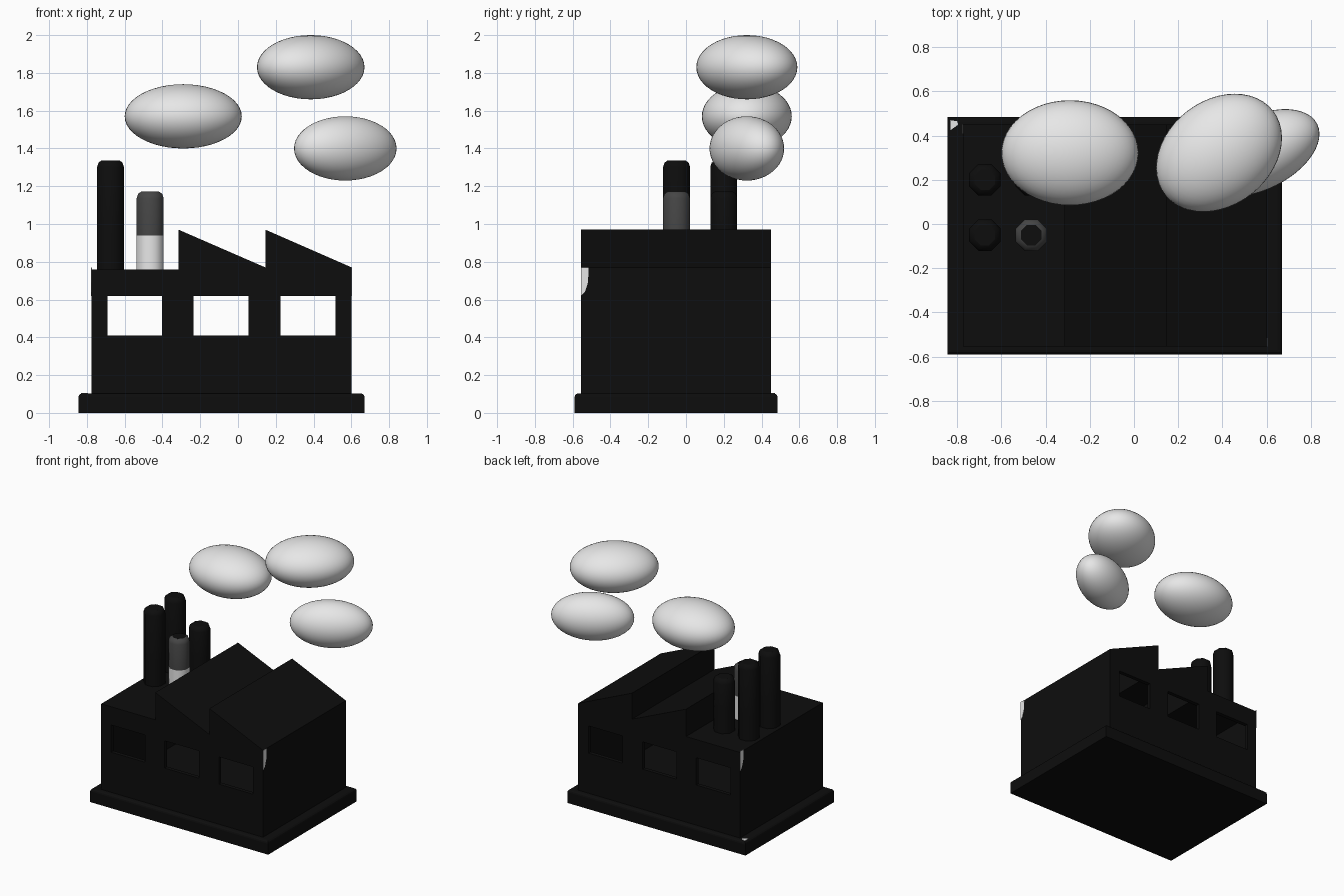
import bpy, bmesh, math
from mathutils import Matrix

if "Cube" in bpy.data.objects:
    bpy.data.objects.remove(bpy.data.objects["Cube"])


def material(name, v):
    m = bpy.data.materials.new(name)
    m.diffuse_color = (v, v, v, 1)
    m.use_nodes = True
    m.node_tree.nodes["Principled BSDF"].inputs["Base Color"].default_value = m.diffuse_color
    return m


BLACK = material("soot_black", 0.004)
GREY = material("dark_grey", 0.06)
WHITE = material("smoke_white", 0.8)


def add_object(name, bm, *mats):
    bmesh.ops.recalc_face_normals(bm, faces=bm.faces)
    me = bpy.data.meshes.new(name)
    bm.to_mesh(me)
    bm.free()
    ob = bpy.data.objects.new(name, me)
    bpy.context.collection.objects.link(ob)
    for m in mats:
        me.materials.append(m)
    return ob


def extrude(bm, points, offset):
    """Turn a closed outline into a prism."""
    f = bm.faces.new([bm.verts.new(p) for p in points])
    r = bmesh.ops.extrude_face_region(bm, geom=[f])
    vs = [g for g in r["geom"] if isinstance(g, bmesh.types.BMVert)]
    bmesh.ops.translate(bm, verts=vs, vec=offset)


def prism_y(name, outline, y0, y1, mat):
    bm = bmesh.new()
    extrude(bm, [(x, y0, z) for x, z in outline], (0, y1 - y0, 0))
    return add_object(name, bm, mat)


# Base slab with softened top edges
bm = bmesh.new()
extrude(bm, [(-.845, -.59, 0), (.67, -.59, 0), (.67, .485, 0), (-.845, .485, 0)], (0, 0, .103))
top = [e for e in bm.edges if all(v.co.z > .05 for v in e.verts)]
bmesh.ops.bevel(bm, geom=top, offset=.02, segments=3, affect='EDGES', profile=.5)
add_object("base_slab", bm, BLACK)

# Factory hall: sawtooth profile, hollowed, with windows cut front to back
hall = prism_y("factory_hall", [
    (-.775, .1), (.602, .1), (.602, .77), (.145, .97), (.145, .77),
    (-.315, .97), (-.315, .76), (-.775, .76)], -.555, .45, BLACK)
cutters = [prism_y("cavity_cutter", [
    (-.745, .13), (.57, .13), (.57, .75), (.175, .924), (.175, .737), (.145, .737),
    (-.285, .924), (-.285, .73), (-.745, .73)], -.525, .42, BLACK)]
for x0 in (-.692, -.235, .225):
    x1 = x0 + .29
    cutters.append(prism_y("window_cutter", [(x0, .41), (x1, .41), (x1, .62), (x0, .62)],
                           -.7, .6, BLACK))
bpy.context.view_layer.objects.active = hall
for c in cutters:
    mod = hall.modifiers.new("cut", 'BOOLEAN')
    mod.operation, mod.solver, mod.object = 'DIFFERENCE', 'EXACT', c
    bpy.ops.object.modifier_apply(modifier=mod.name)
for c in cutters:
    bpy.data.objects.remove(c)


# Octagonal chimneys with rounded rims
def chimney(name, x, y, height, light=False):
    bm = bmesh.new()
    a = math.pi / 8
    bottom = .74
    levels = [(bottom, .077), (.94, .077), (height - .035, .077),
              (height - .012, .069), (height, .05)]
    rings = [[bm.verts.new((x + r * math.cos(a + i * 2 * a), y + r * math.sin(a + i * 2 * a), z))
              for i in range(8)] for z, r in levels]
    for k, (lo, hi) in enumerate(zip(rings, rings[1:])):
        for i in range(8):
            j = (i + 1) % 8
            f = bm.faces.new((lo[i], lo[j], hi[j], hi[i]))
            f.smooth = True
            if light:
                f.material_index = 2 if k == 0 else 1
    bm.faces.new(rings[-1])
    bm.faces.new(rings[0])
    add_object(name, bm, BLACK, GREY, WHITE)


for side, y in (("front", -.05), ("back", .2)):
    chimney("tall_chimney_" + side, -.675, y, 1.337)
    chimney("short_chimney_" + side, -.465, y, 1.172, side == "front")

# Worn pale patches on two wall corners and on a base corner
for name, x, y, s in (("wall_patch_right", .601, -.555, 1), ("wall_patch_left", -.774, .45, -1)):
    bm = bmesh.new()
    pts = [(0, .77), (.04, .77), (.036, .69), (.02, .64), (0, .62)]
    extrude(bm, [(x, y + s * d, z) for d, z in pts], (s * .003, 0, 0))
    add_object(name, bm, WHITE)
bm = bmesh.new()
extrude(bm, [(-.83, .47, .1), (-.83, .425, .1), (-.795, .45, .1), (-.8, .465, .1)], (0, 0, .005))
add_object("base_patch", bm, WHITE)

# Smoke puffs: stretched spheres turned about z
puffs = [("smoke_puff_left", (-.29, .322, 1.57), (.31, .238, .17), 0),
         ("smoke_puff_top", (.385, .322, 1.83), (.31, .238, .17), 38),
         ("smoke_puff_right", (.568, .322, 1.4), (.292, .166, .17), 26.6)]
for name, loc, size, turn in puffs:
    bm = bmesh.new()
    bmesh.ops.create_uvsphere(
        bm, u_segments=48, v_segments=24, radius=1,
        matrix=Matrix.Translation(loc) @ Matrix.Rotation(math.radians(turn), 4, 'Z')
        @ Matrix.Diagonal((*size, 1)))
    for f in bm.faces:
        f.smooth = True
    add_object(name, bm, WHITE)
